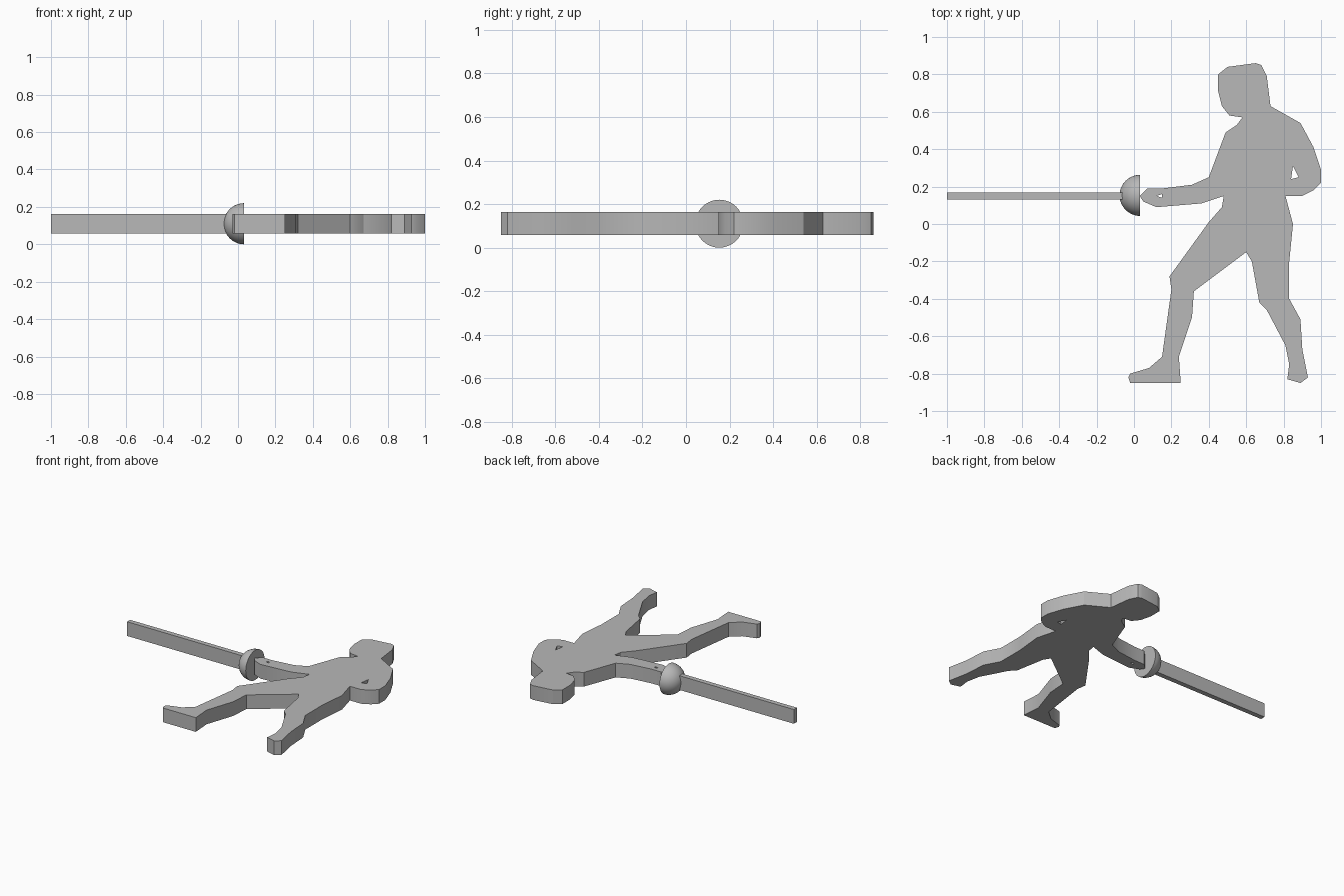
import bpy
import bmesh
import math
from mathutils import Matrix, Vector

if "Cube" in bpy.data.objects:
    bpy.data.objects.remove(bpy.data.objects["Cube"], do_unlink=True)

MID_Z = 0.11
THICKNESS = 0.105

# Single plain grey material
grey = bpy.data.materials.new("plain_grey")
grey.use_nodes = True
colour = (0.48, 0.48, 0.48, 1)
grey.diffuse_color = colour
grey.node_tree.nodes["Principled BSDF"].inputs["Base Color"].default_value = colour


def select_only(obj):
    bpy.ops.object.select_all(action="DESELECT")
    obj.select_set(True)
    bpy.context.view_layer.objects.active = obj


def finish(obj, angle=30):
    obj.data.materials.clear()
    obj.data.materials.append(grey)
    select_only(obj)
    bpy.ops.object.shade_smooth_by_angle(angle=math.radians(angle))


def mesh_object(name, bm):
    mesh = bpy.data.meshes.new(name)
    bm.to_mesh(mesh)
    bm.free()
    obj = bpy.data.objects.new(name, mesh)
    bpy.context.collection.objects.link(obj)
    return obj


def silhouette(name, loops):
    """Extrude closed outlines, given in hundredths; inner loops become holes."""
    curve = bpy.data.curves.new(name, "CURVE")
    curve.dimensions = "2D"
    curve.fill_mode = "BOTH"
    curve.extrude = THICKNESS / 2
    for loop in loops:
        spline = curve.splines.new("POLY")
        spline.points.add(len(loop) - 1)
        for point, (x, y) in zip(spline.points, loop):
            point.co = (x / 100, y / 100, 0, 1)
        spline.use_cyclic_u = True
    obj = bpy.data.objects.new(name, curve)
    bpy.context.collection.objects.link(obj)
    select_only(obj)
    bpy.ops.object.convert(target="MESH")
    obj = bpy.context.view_layer.objects.active
    bm = bmesh.new()
    bm.from_mesh(obj.data)
    bmesh.ops.remove_doubles(bm, verts=bm.verts, dist=0.0005)
    bmesh.ops.recalc_face_normals(bm, faces=bm.faces)
    bmesh.ops.translate(bm, verts=bm.verts, vec=(0, 0, MID_Z))
    bm.to_mesh(obj.data)
    bm.free()
    return obj


# Fencer outline, clockwise from the chin
head = [(58, 57), (51, 58), (47, 63), (45, 71), (45, 80), (50, 84),
        (65, 86), (68, 85), (71, 79), (73, 63)]
bent_arm = [(89, 54), (96, 41), (100, 29), (100, 22), (96, 18), (90, 15), (81, 15)]
rear_leg = [(85, 0), (83, -20), (83, -40), (89, -51), (90, -67), (93, -82),
            (89, -85), (82, -83), (83, -75), (81, -65), (71, -46), (67, -42),
            (63, -20), (60, -15)]
front_leg = [(32, -36), (31, -50), (24, -71), (25, -85), (-2, -85), (-3, -82),
             (-2, -80), (8, -77), (15, -71), (20, -35), (19, -28), (40, 1),
             (47, 9), (48, 15)]
sword_arm = [(36, 11), (12, 9), (5, 12), (3, 15), (7, 19), (15, 19), (31, 21), (40, 25)]
chest = [(49, 49), (55, 53)]

# Gaps inside the bent elbow and the closed hand
elbow_gap = [(85, 31), (88, 25), (84, 24)]
hand_gap = [(12, 15), (15, 16), (15, 14)]

outline = head + bent_arm + rear_leg + front_leg + sword_arm + chest
finish(silhouette("fencer_body", [outline, elbow_gap, hand_gap]))

# Half-dome hand guard with its flat side towards the hand
bm = bmesh.new()
bmesh.ops.create_uvsphere(bm, u_segments=40, v_segments=20, radius=0.11)
bmesh.ops.rotate(bm, verts=bm.verts, cent=(0, 0, 0),
                 matrix=Matrix.Rotation(math.radians(90), 3, "Y"))
cut = bmesh.ops.bisect_plane(bm, geom=bm.verts[:] + bm.edges[:] + bm.faces[:],
                             dist=0.0001, plane_co=(0, 0, 0), plane_no=(1, 0, 0),
                             clear_outer=True)
rim = [e for e in bm.edges if e.is_boundary]
bmesh.ops.contextual_create(bm, geom=rim)
bmesh.ops.recalc_face_normals(bm, faces=bm.faces)
bmesh.ops.translate(bm, verts=bm.verts, vec=Vector((0.033, 0.153, MID_Z)))
finish(mesh_object("hand_guard", bm), 40)

# Straight blade running into the guard
start, end = -1.0, -0.02
bm = bmesh.new()
bmesh.ops.create_cube(bm, size=1)
bmesh.ops.scale(bm, verts=bm.verts, vec=(end - start, 0.036, THICKNESS))
bmesh.ops.translate(bm, verts=bm.verts, vec=((start + end) / 2, 0.15, MID_Z))
finish(mesh_object("sword_blade", bm))
